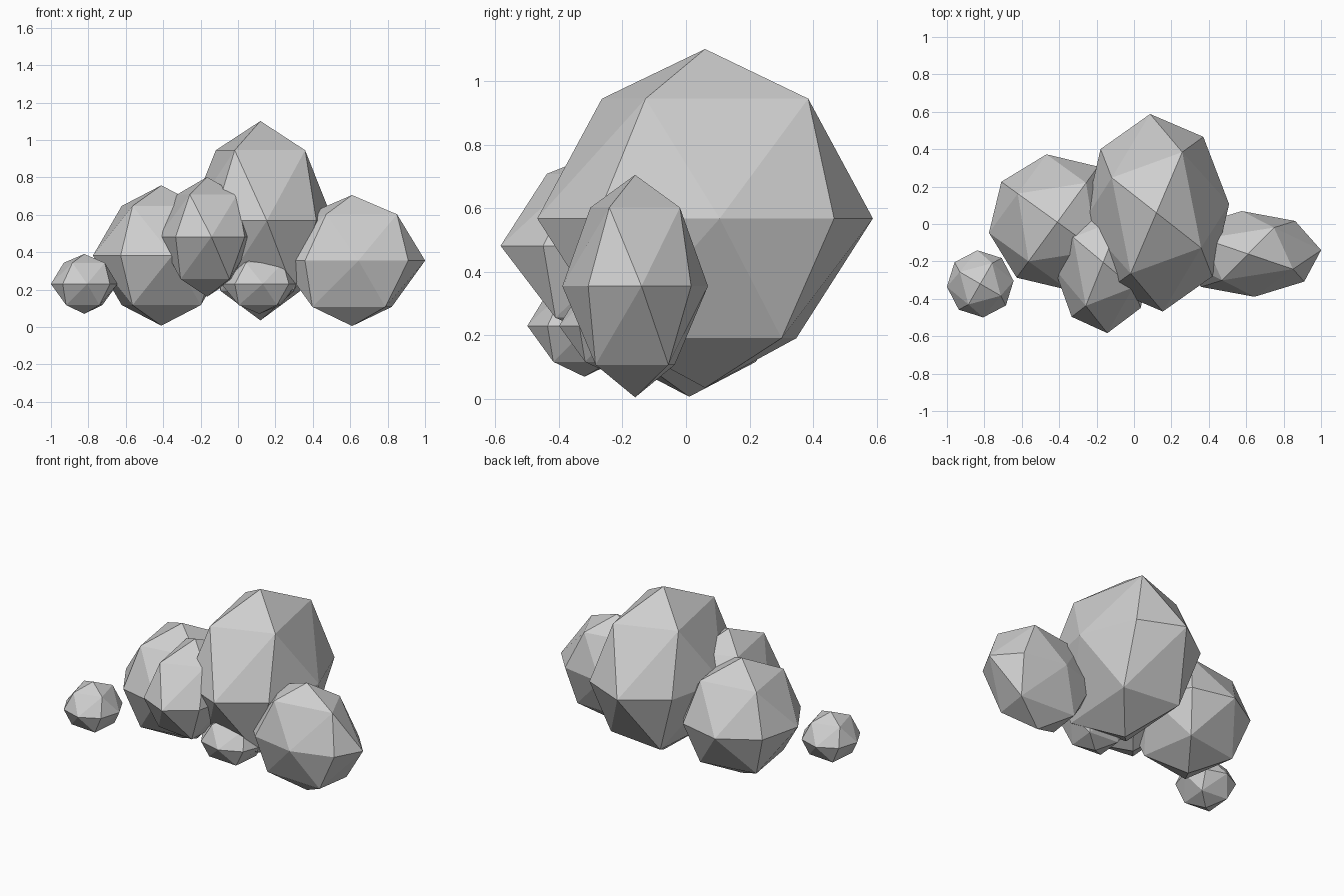
import bpy
import bmesh
from math import sin, cos, radians

default_cube = bpy.data.objects.get("Cube")
if default_cube:
    bpy.data.objects.remove(default_cube, do_unlink=True)

# Single pale grey colour
grey = bpy.data.materials.new("pale_grey")
grey.use_nodes = True
colour = (0.62, 0.62, 0.62, 1)
grey.diffuse_color = colour
grey.node_tree.nodes["Principled BSDF"].inputs["Base Color"].default_value = colour


def puff(name, center, radii, equator=5, upper=60, lower=40):
    """Faceted ball: two poles, two four-point rings and an eight-point equator."""
    bm = bmesh.new()
    # latitude, point count, starting angle of each level
    levels = [(90, 1, 0), (45, 4, upper), (0, 8, equator),
              (-45, 4, lower), (-90, 1, 0)]
    for lat, count, start in levels:
        r, z = cos(radians(lat)), sin(radians(lat))
        for i in range(count):
            a = radians(start + 360 * i / count)
            unit = (r * cos(a), r * sin(a), z)
            bm.verts.new([c + s * u for c, s, u in zip(center, radii, unit)])
    bmesh.ops.convex_hull(bm, input=bm.verts[:])
    bmesh.ops.recalc_face_normals(bm, faces=bm.faces[:])
    mesh = bpy.data.meshes.new(name)
    bm.to_mesh(mesh)
    bm.free()
    mesh.materials.append(grey)
    obj = bpy.data.objects.new(name, mesh)
    bpy.context.collection.objects.link(obj)
    return obj


# Large puffs
puff("main_puff", (0.12, 0.06, 0.568), (0.39, 0.53, 0.533))
puff("left_side_puff", (0.61, -0.16, 0.355), (0.392, 0.23, 0.35))
puff("right_side_puff", (-0.41, 0.01, 0.382), (0.37, 0.367, 0.375),
     equator=9, upper=54, lower=54)
puff("front_puff", (-0.165, -0.205, 0.482), (0.262, 0.38, 0.32))

# Small puffs
puff("small_front_puff", (0.115, -0.22, 0.23), (0.205, 0.18, 0.16))
puff("small_outer_puff", (-0.822, -0.32, 0.23), (0.179, 0.18, 0.16))
